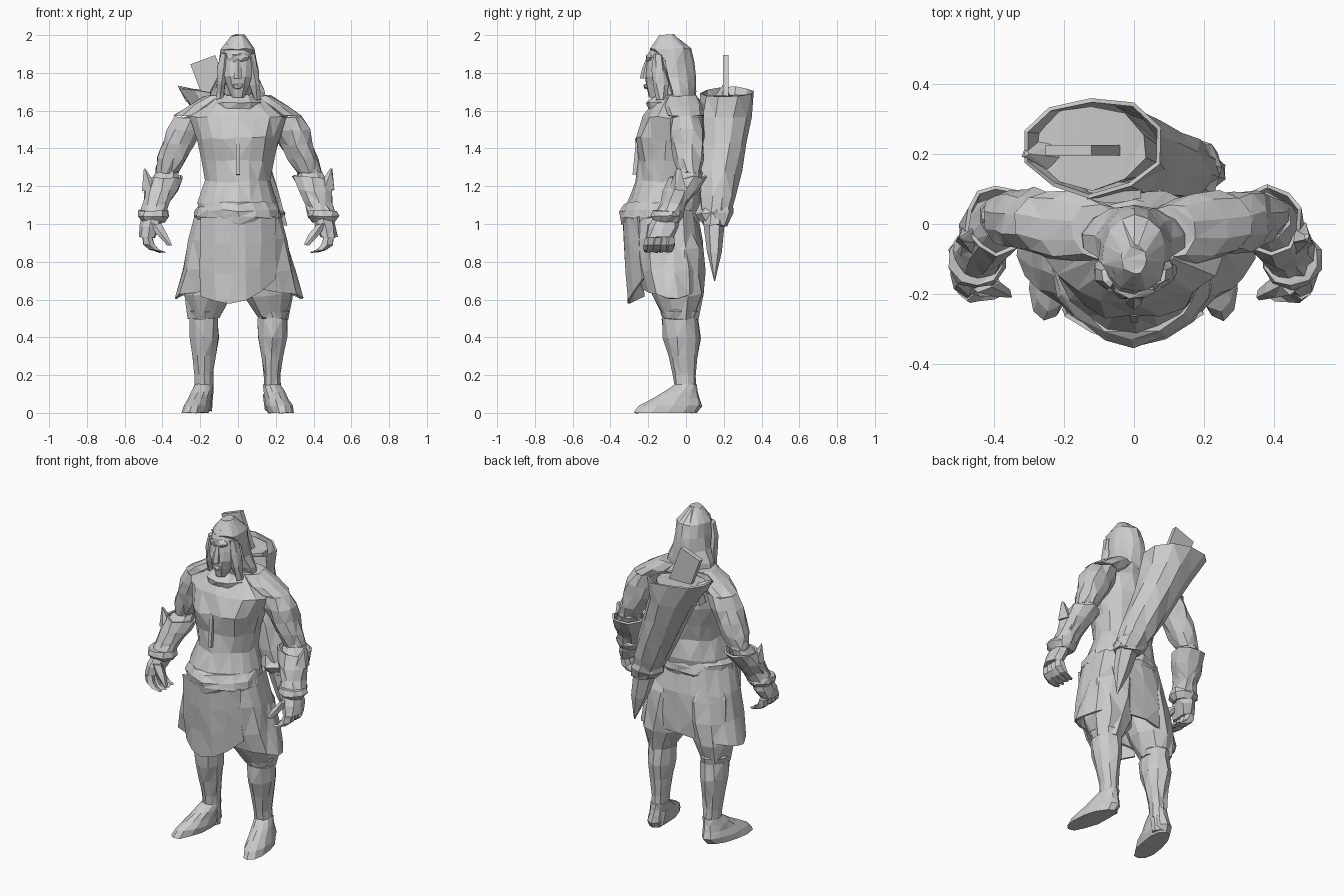
import bpy, bmesh, random
from math import sin, cos, pi
from mathutils import Vector, Matrix

random.seed(4)
if "Cube" in bpy.data.objects:
    bpy.data.objects.remove(bpy.data.objects["Cube"])

stone = bpy.data.materials.new("stone_grey")
stone.use_nodes = True
grey = (.6, .6, .6, 1)
stone.diffuse_color = grey
stone.node_tree.nodes["Principled BSDF"].inputs["Base Color"].default_value = grey


def finish(name, bm, jitter=0.0, thickness=0.0):
    """Roughen, triangulate and link a faceted part."""
    for vert in bm.verts:
        vert.co += Vector([random.uniform(-jitter, jitter) for axis in "xyz"])
    bmesh.ops.recalc_face_normals(bm, faces=bm.faces)
    bmesh.ops.triangulate(bm, faces=bm.faces)
    mesh = bpy.data.meshes.new(name)
    bm.to_mesh(mesh)
    bm.free()
    mesh.materials.append(stone)
    part = bpy.data.objects.new(name, mesh)
    bpy.context.collection.objects.link(part)
    if thickness:
        solid = part.modifiers.new("thickness", "SOLIDIFY")
        solid.thickness = thickness


def loft(name, start, end, widths, depths=None, ratio=1.0, sides=10, side=1, power=2.0,
         yaw=0.0, bend=(0, 0, 0), jitter=.006, open_low=False, open_high=False,
         shape=None, thickness=0.0):
    """Skin evenly spaced horizontal rings between two points."""
    start, end, bend = Vector(start), Vector(end), Vector(bend)
    depths = depths or [ratio * width for width in widths]
    bm = bmesh.new()
    loops = []
    for level, (width, depth) in enumerate(zip(widths, depths)):
        along = level / (len(widths) - 1)
        centre = start.lerp(end, along) + bend * sin(pi * along)
        loop = []
        for i in range(sides):
            angle = 2 * pi * i / sides - pi / 2
            c, s = cos(angle), sin(angle)
            reach = (abs(c) ** power + abs(s) ** power) ** (-1 / power)
            offset = Vector((width * c * reach, depth * s * reach, 0))
            point = centre + Matrix.Rotation(yaw, 3, "Z") @ offset
            if shape:
                shape(point, angle, along)
            point.x *= side
            loop.append(bm.verts.new(point))
        loops.append(loop)
    for low, high in zip(loops, loops[1:]):
        for i in range(sides):
            j = (i + 1) % sides
            bm.faces.new((low[i], low[j], high[j], high[i]))
    if not open_low:
        bm.faces.new(loops[0])
    if not open_high:
        bm.faces.new(loops[-1])
    finish(name, bm, jitter, thickness)


def ball(name, centre, radii, side=1, jitter=.004):
    """Faceted lump for muscles and joints."""
    bm = bmesh.new()
    bmesh.ops.create_icosphere(bm, subdivisions=2, radius=1)
    bmesh.ops.scale(bm, vec=radii, verts=bm.verts)
    place = Vector(centre)
    place.x *= side
    bmesh.ops.translate(bm, vec=place, verts=bm.verts)
    finish(name, bm, jitter)


def block(name, centre, size, tilt=0.0, axis="Y"):
    """Box turned about one axis."""
    bm = bmesh.new()
    bmesh.ops.create_cube(bm, size=1)
    bmesh.ops.scale(bm, vec=size, verts=bm.verts)
    bmesh.ops.transform(bm, matrix=Matrix.Translation(centre) @ Matrix.Rotation(tilt, 4, axis),
                        verts=bm.verts)
    finish(name, bm)


# Joints of the left side, mirrored for the right
hip = Vector((.1, -.08, 1))
knee = Vector((.18, -.03, .5))
ankle = Vector((.18, 0, .1))
sole = Vector((.225, -.11, 0))
neck_base = Vector((.1, -.02, 1.68))
shoulder = Vector((.245, 0, 1.57))
elbow = Vector((.38, .02, 1.27))
wrist = Vector((.45, -.1, 1.04))
knuckle = Vector((.48, -.14, .93))
fingertip = Vector((.4, -.15, .85))

# Ends of the quiver slung across the back
quiver_mouth = Vector((-.12, .22, 1.7))
quiver_foot = Vector((.18, .15, 1))
blade_point = Vector((.25, .15, .7))
thin = .012


def pointed_chest(point, angle, along):
    front = max(0, -sin(angle))
    if along > .5 and along < .8:
        point.y -= .02 * front * abs(sin(2 * angle))


def open_face(point, angle, along):
    if along < .7 and sin(angle) < -.4:
        point.y -= .08 * sin(angle)
        point.x *= 1.1


def pointed_belt(point, angle, along):
    point.y -= .02 * max(0, -sin(angle)) ** 8


def uneven_hem(point, angle, along):
    if along == 0:
        point.z += .05 * abs(sin(angle))


def raised_rim(point, angle, along):
    if along == 1:
        point.z -= .03 * cos(angle)


# Torso, belt, collar and chest seam
loft("torso", (0, -.13, 1), (0, -.05, 1.68), (.21, .21, .175, .19, .22, .26, .12),
     (.19, .19, .16, .17, .185, .16, .1), sides=18, shape=pointed_chest, jitter=.008)
loft("belt", (0, -.13, 1), (0, -.125, 1.11), (.21, .23, .225, .2), ratio=.9, sides=16,
     jitter=.008, shape=pointed_belt)
loft("collar", (0, -.07, 1.6), (0, -.07, 1.68), (.13, .14, .1), sides=12)
loft("neck", (0, -.05, 1.6), (0, -.08, 1.75), (.08, .08))
block("chest_seam", (0, -.258, 1.36), (.02, .03, .2), -.1, "X")

# Head and long hair, with the hair drawn back below the brow
loft("face", (0, -.16, 1.67), (0, -.1, 1.95), (.035, .06, .08, .085, .085, .07), ratio=1.05,
     sides=12, jitter=.003)
loft("nose", (0, -.21, 1.77), (0, -.2, 1.87), (.025, .02, .01), ratio=1.4, sides=6, jitter=0)
ball("mouth", (0, -.2, 1.73), (.03, .025, .015))
ball("brow", (0, -.185, 1.88), (.06, .03, .025))
loft("hair", (0, -.04, 1.63), (0, -.1, 2), (.16, .145, .11, .1, .09, .035),
     (.09, .11, .12, .12, .11, .04), sides=14, shape=open_face)

# Flared skirt and the front cloth with a slanting hem
loft("skirt", (0, -.07, .6), (0, -.12, 1.07), (.34, .3, .26, .22), (.16, .18, .19, .18), sides=18,
     power=2.4, open_low=True, shape=uneven_hem, thickness=thin, jitter=.01)
bm = bmesh.new()
columns = []
for i in range(6):
    x = -.2 + .08 * i
    hem = .58 + 2 * (x + .06) ** 2
    columns.append([bm.verts.new((x, 2 * x * x - .31 - .01 * row, hem + (1.04 - hem) * row / 3))
                    for row in range(4)])
for left, right in zip(columns, columns[1:]):
    for i in range(3):
        bm.faces.new((left[i], right[i], right[i + 1], left[i + 1]))
finish("front_cloth", bm, .006, thin)

for side, label in ((1, "left"), (-1, "right")):
    # Trouser leg, boot and foot
    loft(label + "_trouser", knee, hip, (.08, .13, .14, .14, .11), ratio=1.1, side=side, jitter=.012)
    loft(label + "_boot", ankle, knee, (.048, .048, .06, .08, .08), ratio=1.2, side=side)
    loft(label + "_boot_cuff", knee, knee + Vector((0, 0, .07)), (.08, .092, .07), ratio=1.1, side=side)
    loft(label + "_foot", sole, ankle + Vector((0, 0, .05)), (.065, .068, .06, .055, .048),
         (.17, .17, .13, .09, .06), sides=12, side=side, yaw=.2, jitter=.003)
    loft(label + "_heel", ankle + Vector((0, .01, -.09)), ankle, (.04, .045), ratio=1.1, side=side)

    # Shoulder, upper arm and forearm
    loft(label + "_shoulder", shoulder, neck_base, (.095, .1, .08), side=side)
    loft(label + "_upper_arm", elbow, shoulder, (.06, .08, .09, .1, .09), ratio=.95, side=side,
         jitter=.009)
    loft(label + "_forearm", wrist, elbow, (.055, .07, .085, .065), ratio=1.05, side=side)
    ball(label + "_elbow", elbow, (.06, .06, .07), side)

    # Flared bracer with a pointed outer rim
    loft(label + "_bracer", wrist, wrist.lerp(elbow, .9), (.075, .07, .09, .1), side=side,
         open_high=True, thickness=thin, jitter=.009)
    loft(label + "_bracer_point", (.46, -.04, 1.18), (.495, -.04, 1.29), (.05, .01), sides=5, side=side)
    loft(label + "_wrist_band", wrist - Vector((0, 0, .03)), wrist + Vector((0, 0, .03)),
         (.06, .085, .08), side=side)

    # Hand with curled fingers
    loft(label + "_palm", knuckle, wrist, (.045, .055, .055), (.07, .08, .065), sides=8, side=side)
    for n, finger in enumerate(("index", "middle", "ring", "little")):
        spread = Vector((0, .036 * n - .05, 0))
        loft(f"{label}_{finger}_finger", fingertip + spread, knuckle + spread, (.018, .025, .03, .028),
             sides=5, side=side, bend=(.02, 0, -.015), jitter=.003)
    loft(label + "_thumb", (.36, -.2, .89), (.44, -.17, 1), (.015, .027, .03), sides=5, side=side)

    # Lock of hair framing the face
    loft(label + "_hair_lock", (.1, -.13, 1.66), (.07, -.15, 1.9), (.02, .03, .03, .02), ratio=1.3,
         sides=6, side=side)

# Quiver with a flared rim, a blade below it and a flat hilt standing in it
loft("quiver", quiver_foot, quiver_mouth, (.07, .09, .11, .12, .14, .19),
     (.06, .085, .1, .115, .125, .135), jitter=.009, open_high=True, shape=raised_rim, thickness=thin)
loft("quiver_filling", quiver_foot.lerp(quiver_mouth, .6), quiver_mouth - Vector((0, 0, .02)), (.09, .16),
     ratio=.75)
loft("quiver_collar", quiver_foot, quiver_foot.lerp(quiver_mouth, .15), (.07, .1, .08), sides=8, jitter=.01)
loft("quiver_blade", blade_point, quiver_foot, (.004, .05, .07), ratio=.8, sides=6, jitter=.002)
block("hilt_slab", (-.13, .21, 1.72), (.14, .03, .32), -.36)
loft("quiver_flap", (-.22, .2, 1.65), (-.31, .2, 1.73), (.06, .01), sides=5)
block("strap_anchor", (-.08, .09, 1.56), (.16, .06, .16), .3)
